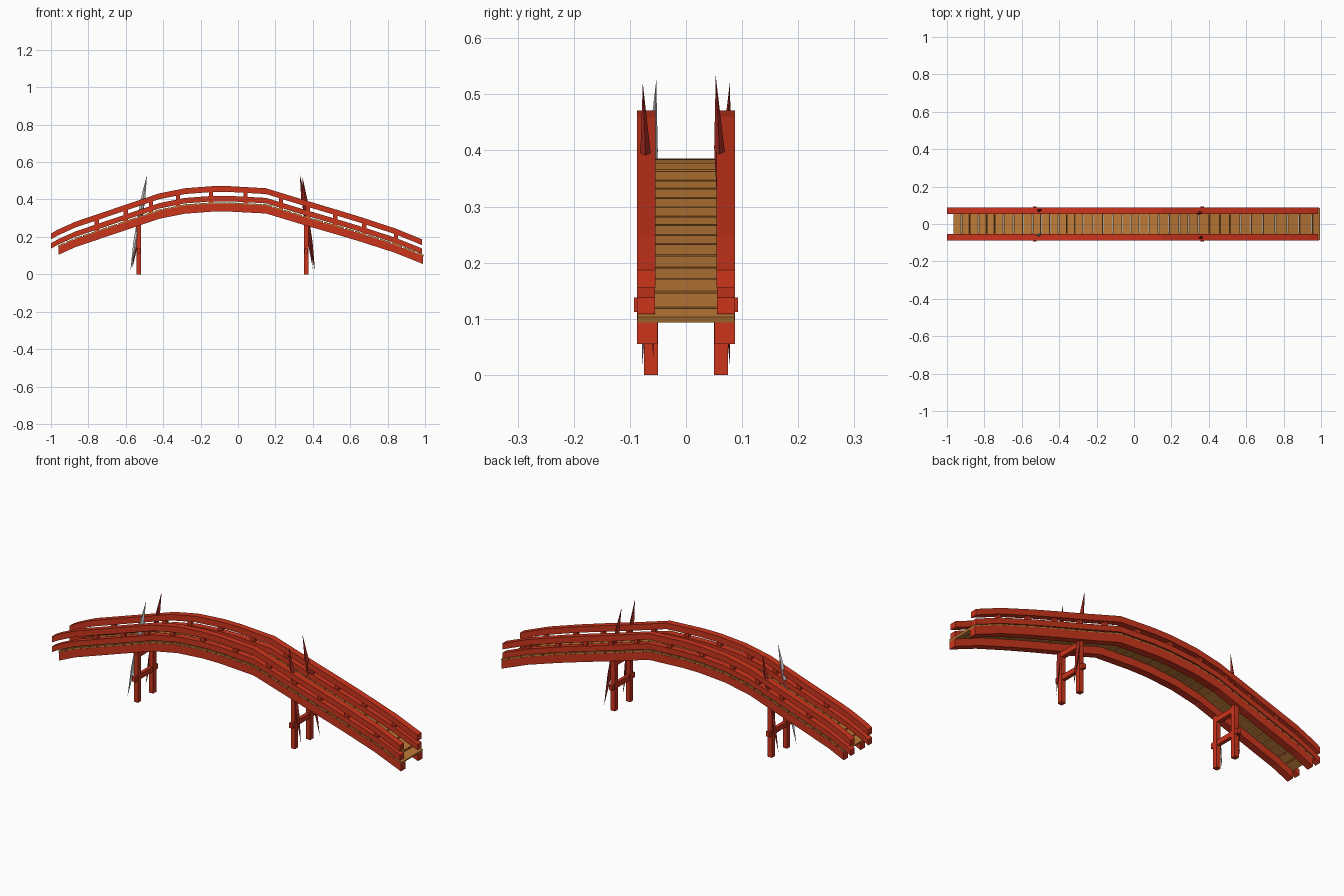
import bpy, bmesh, random
from math import atan2
from mathutils import Vector, Matrix

if "Cube" in bpy.data.objects:
    bpy.data.objects.remove(bpy.data.objects["Cube"])
random.seed(4)

def mat(name, c):
    m = bpy.data.materials.new(name)
    m.diffuse_color = (*c, 1)
    m.use_nodes = True
    m.node_tree.nodes["Principled BSDF"].inputs["Base Color"].default_value = m.diffuse_color
    return m

red = mat("red_paint", (0.60, 0.035, 0.012))
dark = mat("dark_red", (0.32, 0.02, 0.012))
wood = mat("plank_wood", (0.52, 0.20, 0.04))

def finish(bm, name, m):
    bmesh.ops.recalc_face_normals(bm, faces=bm.faces)
    me = bpy.data.meshes.new(name)
    bm.to_mesh(me)
    bm.free()
    ob = bpy.data.objects.new(name, me)
    bpy.context.collection.objects.link(ob)
    if m:
        me.materials.append(m)
    return ob

def box(name, centre, size, m, tilt=0):
    bm = bmesh.new()
    bmesh.ops.create_cube(bm, size=1, matrix=Matrix.Translation(centre)
                          @ Matrix.Rotation(tilt, 4, 'Y') @ Matrix.Diagonal((*size, 1)))
    return finish(bm, name, m)

# Underside of the arch, as (x, z)
ARCH = [(-1.0, .082), (-.965, .102), (-.87, .145), (-.53, .26), (-.42, .297), (-.285, .324),
        (-.14, .335), (-.04, .335), (.15, .325), (.365, .26), (.52, .215), (.66, .173),
        (.84, .115), (.99, .055)]

def arch(x):
    for (x0, z0), (x1, z1) in zip(ARCH, ARCH[1:]):
        if x <= x1:
            break
    return z0 + (z1 - z0) * (x - x0) / (x1 - x0)

def arched_bar(name, x0, x1, lift, height, y, width):
    xs = [x0] + [p[0] for p in ARCH if x0 + .01 < p[0] < x1 - .01] + [x1]
    bm = bmesh.new()
    rings = []
    for x in xs:
        # lift eases a little towards the right-hand end
        z = arch(x) + lift * (1 - .06 * max(x, 0))
        rings.append([bm.verts.new((x, y + sy * width / 2, z + h))
                      for sy, h in ((-1, 0), (1, 0), (1, height), (-1, height))])
    for a, b in zip(rings, rings[1:]):
        for i in range(4):
            j = (i + 1) % 4
            bm.faces.new((a[i], a[j], b[j], b[i]))
    bm.faces.new(rings[0])
    bm.faces.new(rings[-1])
    finish(bm, name, red)

def spindle(name, low, high, m):
    # thin blade pointed at both ends
    low, high = Vector(low), Vector(high)
    bm = bmesh.new()
    ends = [bm.verts.new(low), bm.verts.new(high)]
    rings = []
    for t, r in ((.3, .8), (.75, .9)):
        c = low.lerp(high, t)
        rings.append([bm.verts.new(c + Vector((dx * .014 * r, dy * .01 * r, 0)))
                      for dx, dy in ((1, 0), (0, 1), (-1, 0), (0, -1))])
    for i in range(4):
        j = (i + 1) % 4
        bm.faces.new((ends[0], rings[0][j], rings[0][i]))
        bm.faces.new((rings[0][i], rings[0][j], rings[1][j], rings[1][i]))
        bm.faces.new((ends[1], rings[1][i], rings[1][j]))
    finish(bm, name, m)

# Side beams, handrails and balusters
for side, s in (("front", -1), ("back", 1)):
    arched_bar(side + "_beam", -.96, .99, 0, .042, s * .069, .037)
    arched_bar(side + "_middle_rail", -1, .985, .055, .029, s * .071, .032)
    arched_bar(side + "_handrail", -1, .985, .105, .031, s * .071, .033)
    for x in (-.755, -.6, -.465, -.32, -.145, .04, .23, .375, .52, .675, .845):
        box(side + "_baluster", (x, s * .071, arch(x) + .07), (.022, .02, .09), red)

# Deck planks, wider towards the right end
x = -.965
while x < .97:
    w = .048 + .02 * max(x, 0) + random.uniform(-.006, .006)
    w = min(w, .995 - x)
    c = x + w / 2
    slope = atan2(arch(min(c + .02, .99)) - arch(c - .02), min(.04, .99 - c + .02))
    box("deck_plank", (c, 0, arch(c) + .044), (w - .003, .173, .011), wood, -slope)
    x += w

# Trestles: legs and crossbars
for x in (-.53, .365):
    for y in (-.062, .062):
        box("trestle_leg", (x, y, .135), (.024, .025, .27), red)
    box("trestle_crossbar", (x, 0, .125), (.018, .185, .026), red)
    box("trestle_cap", (x, 0, .243), (.022, .15, .026), red)

# Leaning pointed stakes through the rails
spindle("front_left_stake", (-.575, -.078, .02), (-.487, -.053, .525), None)
spindle("back_left_stake", (-.565, .055, .03), (-.49, .078, .52), dark)
spindle("front_right_stake", (.40, -.058, .03), (.345, -.077, .52), dark)
spindle("back_right_stake", (.412, .078, .02), (.33, .053, .533), dark)
